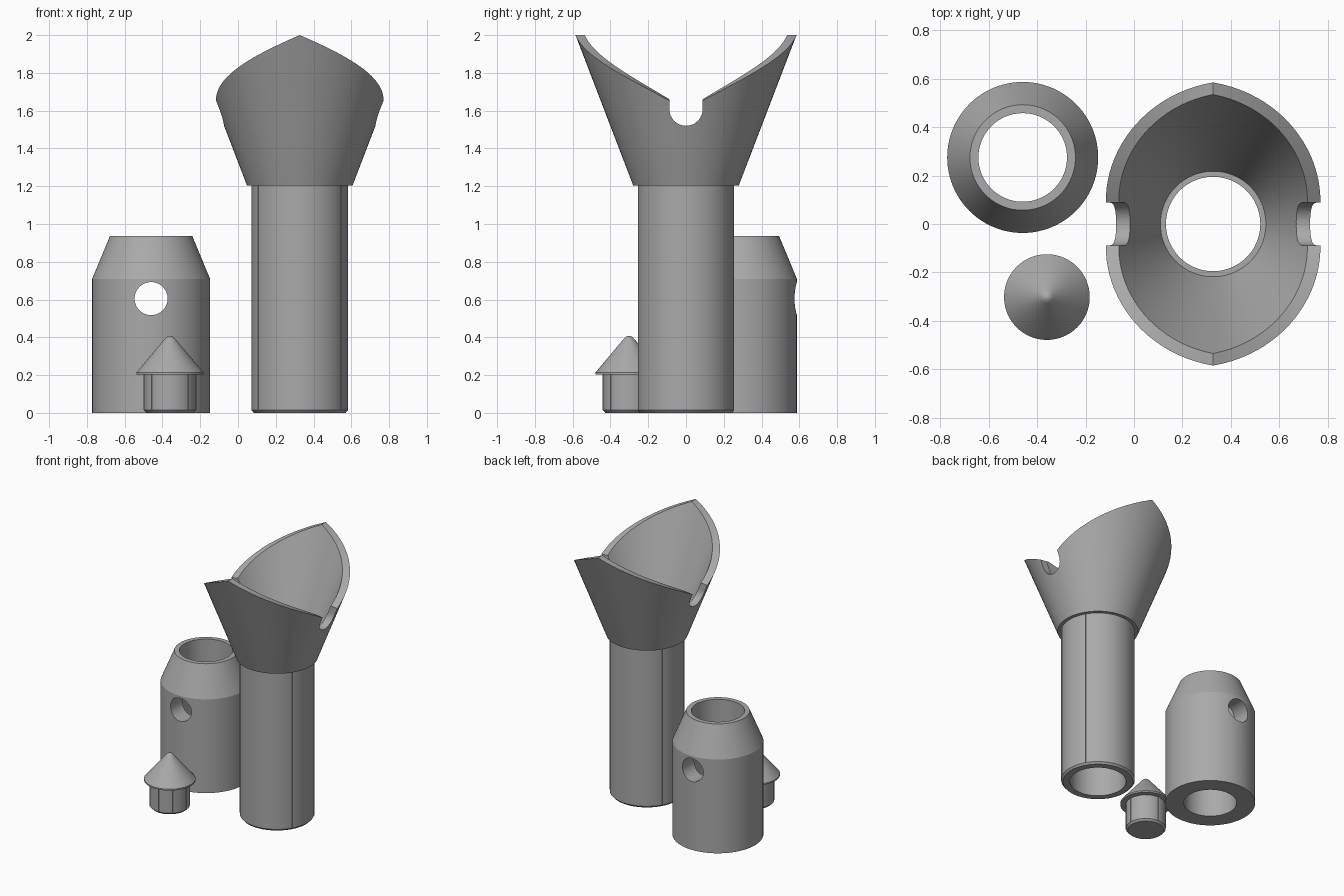
import bpy, bmesh
from math import sin, cos, pi, tau, asin, radians

default = bpy.data.objects.get("Cube")
if default:
    bpy.data.objects.remove(default, do_unlink=True)

grey = bpy.data.materials.new("plain grey")
grey.use_nodes = True
tone = (0.4, 0.4, 0.4, 1)
grey.diffuse_color = tone
grey.node_tree.nodes["Principled BSDF"].inputs["Base Color"].default_value = tone

SEGMENTS = 96


def finish(name, bm, location):
    bmesh.ops.recalc_face_normals(bm, faces=bm.faces)
    mesh = bpy.data.meshes.new(name)
    bm.to_mesh(mesh)
    bm.free()
    mesh.materials.append(grey)
    obj = bpy.data.objects.new(name, mesh)
    obj.location = location
    bpy.context.collection.objects.link(obj)
    return obj


def lathe(name, profile, location, ring=True):
    """Revolve profile(angle) -> [(radius, z)]; ring closes the section."""
    bm = bmesh.new()
    columns = []
    for i in range(SEGMENTS):
        a = tau * i / SEGMENTS
        columns.append([bm.verts.new((r * cos(a), r * sin(a), z)) for r, z in profile(a)])
    count = len(columns[0])
    for i, left in enumerate(columns):
        right = columns[(i + 1) % SEGMENTS]
        for j in range(count if ring else count - 1):
            k = (j + 1) % count
            bm.faces.new((left[j], right[j], right[k], left[k]))
    if not ring:
        bm.faces.new([c[0] for c in columns])
        bm.faces.new([c[-1] for c in columns])
    return finish(name, bm, location)


def prism(name, outline, direction, half, location):
    """Extrude a (side, z) outline both ways along x or y."""
    bm = bmesh.new()
    ends = []
    for d in (-half, half):
        ends.append([bm.verts.new((d, s, z) if direction == "x" else (s, d, z)) for s, z in outline])
    for end in ends:
        bm.faces.new(end)
    for j in range(len(outline)):
        k = (j + 1) % len(outline)
        bm.faces.new((ends[0][j], ends[0][k], ends[1][k], ends[1][j]))
    return finish(name, bm, location)


def cut(obj, cutter):
    cutter.hide_render = True
    mod = obj.modifiers.new("cut", "BOOLEAN")
    mod.operation = "DIFFERENCE"
    mod.solver = "EXACT"
    mod.object = cutter
    bpy.context.view_layer.objects.active = obj
    bpy.ops.object.modifier_apply(modifier=mod.name)
    bpy.data.objects.remove(cutter, do_unlink=True)


def smooth(obj):
    bpy.ops.object.select_all(action="DESELECT")
    obj.select_set(True)
    bpy.context.view_layer.objects.active = obj
    bpy.ops.object.shade_smooth_by_angle(angle=radians(20))


def arc(radius, z, start, end, steps):
    return [(radius * cos(start + (end - start) * i / steps),
             z + radius * sin(start + (end - start) * i / steps)) for i in range(steps + 1)]


# Hollow post with a chamfered foot
post_at = (0.327, 0, 0)
post = lathe("post", lambda a: [(0.195, 0), (0.243, 0), (0.255, 0.014), (0.255, 1.205), (0.195, 1.205)], post_at)


# Flared funnel whose rim falls in a helix from the front and back peaks
def funnel_section(a):
    drop = abs(asin(cos(a))) / (pi / 2)
    top = 2 - 0.396 * drop
    rise = (top - 1.205) / 0.795
    return [(0.218, 1.205), (0.28, 1.205), (0.28 + 0.305 * rise, top), (0.218 + 0.317 * rise, top)]


funnel = lathe("funnel", funnel_section, post_at)
slot = arc(0.088, 1.608, pi, tau, 24) + [(0.088, 1.9), (-0.088, 1.9)]
cut(funnel, prism("slot_cutter", slot, "x", 0.7, post_at))

# Sleeve with a tapered shoulder and a cross hole
sleeve_at = (-0.46, 0.275, 0)
sleeve = lathe("sleeve", lambda a: [(0.183, 0), (0.312, 0), (0.312, 0.71), (0.218, 0.936), (0.183, 0.936)], sleeve_at)
hole = arc(0.0875, 0.605, 0, tau, 48)[:-1]
cut(sleeve, prism("hole_cutter", hole, "y", 0.5, sleeve_at))

# Plug stem and its pointed cap
plug_at = (-0.36, -0.302, 0)
stem = lathe("plug_stem", lambda a: [(0.125, 0), (0.138, 0.014), (0.138, 0.205)], plug_at, ring=False)
cap = lathe("plug_cap", lambda a: [(0.138, 0.203), (0.177, 0.203), (0.177, 0.214), (0.028, 0.392),
                                   (0.02, 0.4), (0.01, 0.406), (0.003, 0.408)], plug_at, ring=False)


# Thin upright ribs on the post and the stem
def ribs(name, radius, low, high, angles, location):
    bm = bmesh.new()
    for deg in angles:
        ring = []
        for z in (low, high):
            for r, turn in ((radius - 0.01, -1), (radius + 0.003, -1), (radius + 0.003, 1), (radius - 0.01, 1)):
                a = radians(deg) + turn * 0.004 / radius
                ring.append(bm.verts.new((r * cos(a), r * sin(a), z)))
        bm.faces.new(ring[:4])
        bm.faces.new(ring[4:])
        for j in range(4):
            k = (j + 1) % 4
            bm.faces.new((ring[j], ring[k], ring[k + 4], ring[j + 4]))
    return finish(name, bm, location)


ribs("post_ribs", 0.255, 0.014, 1.204, (30, 150, 210, 330), post_at)
ribs("stem_ribs", 0.138, 0.014, 0.204, range(0, 360, 45), plug_at)

for part in (post, funnel, sleeve, stem, cap):
    smooth(part)
